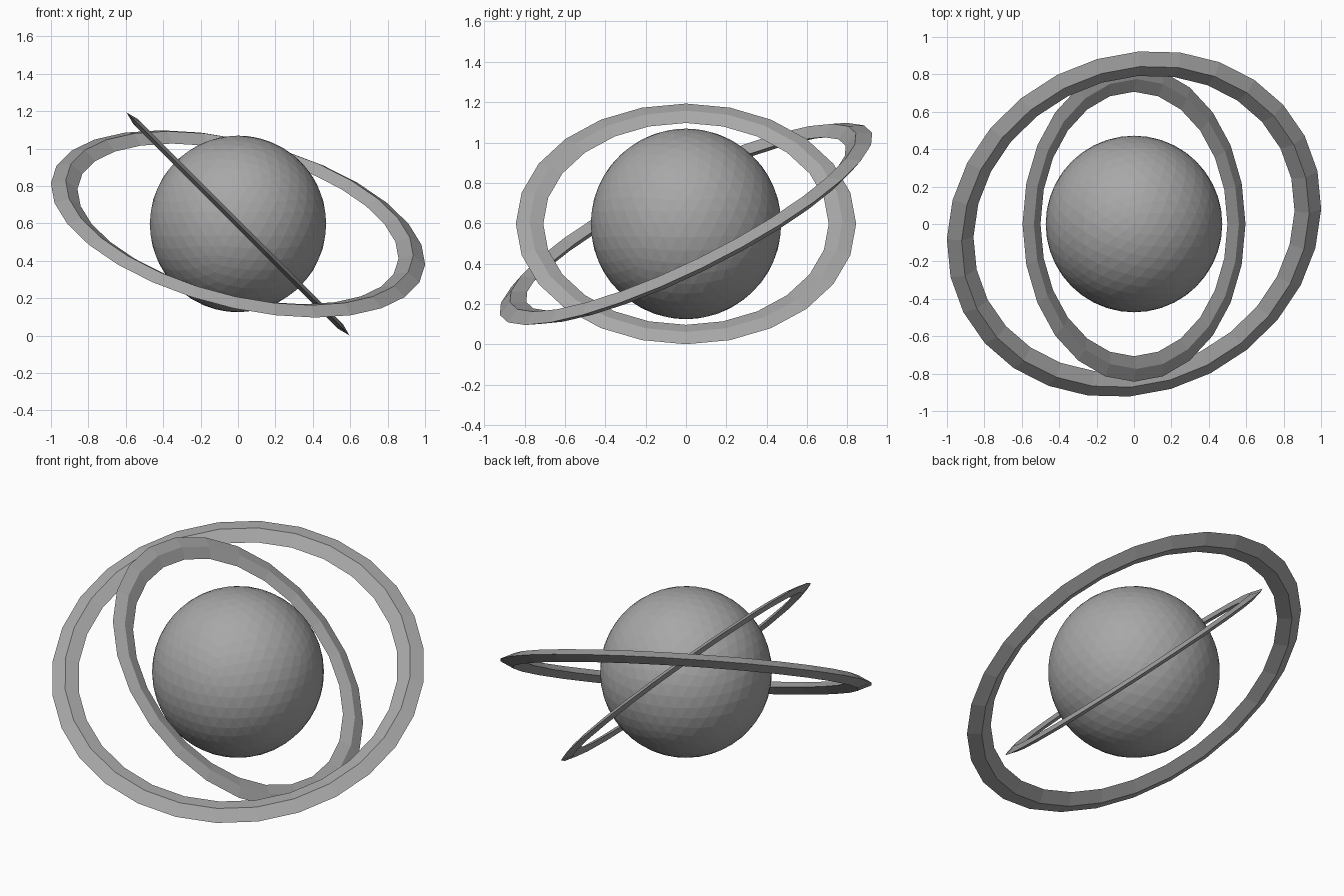
import bpy
from mathutils import Vector

if "Cube" in bpy.data.objects:
    bpy.data.objects.remove(bpy.data.objects["Cube"])

CENTRE = Vector((0, 0, 0.597))

# Dark grey shared by all parts
grey = bpy.data.materials.new("dark_grey")
grey.diffuse_color = (0.39, 0.39, 0.39, 1)
grey.use_nodes = True
grey.node_tree.nodes["Principled BSDF"].inputs["Base Color"].default_value = grey.diffuse_color


def finish(name):
    """Name the new part, keep its faces flat and colour it."""
    ob = bpy.context.object
    ob.name = name
    ob.data.materials.append(grey)
    bpy.ops.object.shade_flat()
    return ob


def ring(name, normal, major, minor, half_height, segments):
    """Flattened torus with a diamond cross-section, facing along normal."""
    bpy.ops.mesh.primitive_torus_add(
        major_radius=major, minor_radius=minor,
        major_segments=segments, minor_segments=4, location=CENTRE)
    ob = finish(name)
    ob.scale.z = half_height / minor
    ob.rotation_euler = Vector(normal).to_track_quat('Z', 'Y').to_euler()


# Planet body
bpy.ops.mesh.primitive_ico_sphere_add(subdivisions=4, radius=0.472, location=CENTRE)
finish("planet")

# Inner ring tilted 45 degrees, outer ring tilted towards the front right
ring("inner_ring", (1, 0, 1), 0.775, 0.068, 0.018, 24)
ring("outer_ring", (0.224, -0.433, 0.873), 0.954, 0.073, 0.035, 28)
